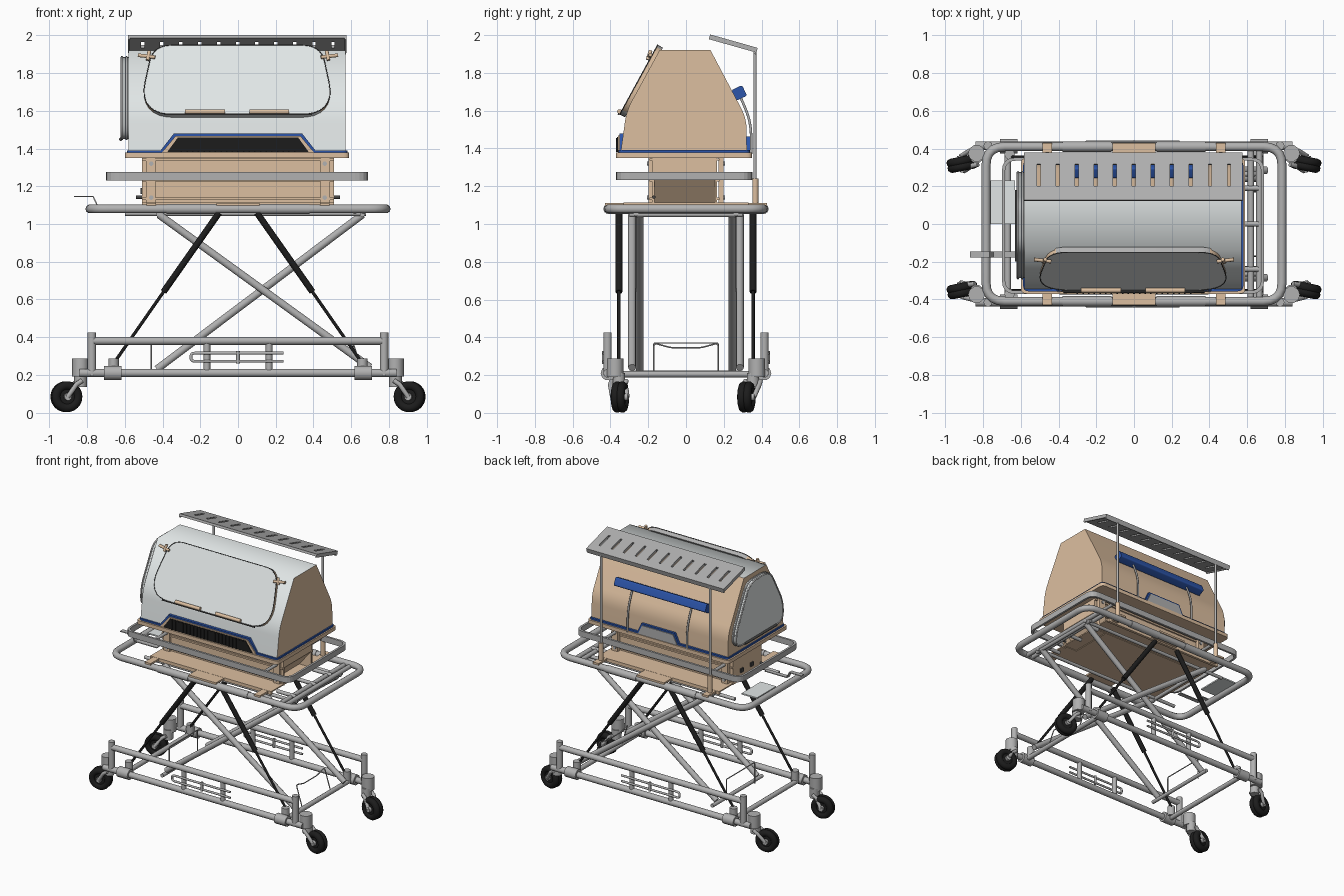
import bpy, bmesh
from math import sin, cos, pi, radians
from mathutils import Vector, Matrix

cube = bpy.data.objects.get("Cube")
if cube:
    bpy.data.objects.remove(cube, do_unlink=True)


def material(name, rgb):
    m = bpy.data.materials.new(name)
    m.use_nodes = True
    m.diffuse_color = (*rgb, 1)
    m.node_tree.nodes["Principled BSDF"].inputs["Base Color"].default_value = (*rgb, 1)
    return m


METAL = material("grey metal", (0.44, 0.44, 0.44))
TAN = material("tan plastic", (0.72, 0.52, 0.35))
PALE = material("pale clear panel", (0.75, 0.79, 0.79))
BLUE = material("blue trim", (0.025, 0.09, 0.4))
BLACK = material("black rubber", (0.012, 0.012, 0.012))
DARK = material("dark grey edging", (0.06, 0.06, 0.06))
X, Y, Z = Vector((1, 0, 0)), Vector((0, 1, 0)), Vector((0, 0, 1))
SIDES = (-1, 1)
CORNERS = [(sx, sy) for sx in SIDES for sy in SIDES]


def plane(origin, u, v):
    """Matrix whose local x and y run along u and v."""
    m = Matrix((u, v, u.cross(v))).transposed().to_4x4()
    m.translation = Vector(origin)
    return m


FRONT = plane((0, 0, 0), X, Z)   # depth runs towards -y
SIDE = plane((0, 0, 0), Y, Z)    # depth runs towards +x
FLAT = Matrix.Identity(4)


def link(name, mesh, mats, angle=38):
    for m in mats:
        mesh.materials.append(m)
    mesh.shade_smooth()
    mesh.set_sharp_from_angle(angle=radians(angle))
    ob = bpy.data.objects.new(name, mesh)
    bpy.context.scene.collection.objects.link(ob)
    return ob


def rounded(pts, radii, closed=True, n=5):
    """Round the corners of a path, with one radius or one per corner."""
    pts = [Vector(p) for p in pts]
    if not isinstance(radii, list):
        radii = [radii] * len(pts)
    out = []
    for i, p in enumerate(pts):
        if radii[i] == 0 or (not closed and i in (0, len(pts) - 1)):
            out.append(p)
            continue
        a, b = pts[i - 1] - p, pts[(i + 1) % len(pts)] - p
        a = p + a.normalized() * min(radii[i], a.length * .49)
        b = p + b.normalized() * min(radii[i], b.length * .49)
        for k in range(n + 1):
            t = k / n
            out.append(a * (1 - t) ** 2 + p * 2 * t * (1 - t) + b * t * t)
    return out


def tubes(name, paths, r, mat, closed=False):
    """Round bars along one or more paths."""
    cu = bpy.data.curves.new(name, 'CURVE')
    cu.dimensions = '3D'
    cu.bevel_depth, cu.bevel_resolution, cu.use_fill_caps = r, 3, True
    for path in paths:
        sp = cu.splines.new('POLY')
        sp.points.add(len(path) - 1)
        for q, p in zip(sp.points, path):
            q.co = (*p, 1)
        sp.use_cyclic_u = closed
    tmp = bpy.data.objects.new(name, cu)
    mesh = bpy.data.meshes.new_from_object(tmp)
    bpy.data.objects.remove(tmp)
    mesh.materials.clear()
    return link(name, mesh, [mat])


def prisms(name, items, mats, m=FLAT, rule=None, angle=38):
    """Extruded outlines: items are (points, start depth, end depth)."""
    bm = bmesh.new()
    for pts, a, b in items:
        lo = [bm.verts.new((p[0], p[1], a)) for p in pts]
        hi = [bm.verts.new((p[0], p[1], b)) for p in pts]
        bm.faces.new(lo[::-1])
        bm.faces.new(hi)
        for i in range(len(pts)):
            j = (i + 1) % len(pts)
            bm.faces.new((lo[i], lo[j], hi[j], hi[i]))
    bm.transform(m)
    bmesh.ops.recalc_face_normals(bm, faces=bm.faces[:])
    bm.normal_update()
    if rule:
        for f in bm.faces:
            f.material_index = rule(f.normal)
    mesh = bpy.data.meshes.new(name)
    bm.to_mesh(mesh)
    bm.free()
    return link(name, mesh, mats, angle)


def rect(x0, x1, y0, y1):
    return [(x0, y0), (x1, y0), (x1, y1), (x0, y1)]


def boxes(name, dims, mat):
    return prisms(name, [(rect(*d[:4]), d[4], d[5]) for d in dims], [mat])


def rounded_rect(x0, x1, y0, y1, z, r):
    return rounded([(x, y, z) for x, y in rect(x0, x1, y0, y1)], r)


def trapezoid(bottom, top, z0, z1):
    return [(-bottom, z0), (bottom, z0), (top, z1), (-top, z1)]


# Casters, trailing outwards and yawed slightly
for sx, sy in CORNERS:
    d = Vector((sx * .98, -.2, 0))
    axle = Vector((d.y, -d.x, 0))
    hub = Vector((sx * .91, sy * .335 - .015, .084))
    pivot = Vector((sx * .835, sy * .355, .19))
    tubes("caster_tyre", [[hub + axle * s + (d * cos(k * pi / 16) + Z * sin(k * pi / 16)) * .059 for k in range(32)]
                          for s in (-.014, .014)], .024, BLACK, True)
    tubes("caster_wheel_disc", [[hub - axle * .025, hub + axle * .025]], .045, BLACK)
    tubes("caster_hub", [[hub - axle * .045, hub + axle * .045]], .02, METAL)
    tubes("caster_fork", [[pivot - Z * .02 + axle * s, pivot + d * .03 - Z * .04 + axle * s,
                           hub + axle * s] for s in (-.04, .04)], .013, METAL)
    tubes("caster_pivot", [[pivot - Z * .055, pivot + Z * .02]], .034, METAL)

# Lower frame
tubes("lower_corner_socket", [[(sx * .835, sy * .375, .19), (sx * .835, sy * .375, .287)]
                              for sx, sy in CORNERS], .045, METAL)
tubes("lower_boss", [[(sx * .618, sy * .413, .21), (sx * .712, sy * .413, .21)] for sx, sy in CORNERS], .039, METAL)
tubes("strut_foot", [[(sx * .66, sy * .37, .21), (sx * .66, sy * .37, .287)] for sx, sy in CORNERS], .028, METAL)
tubes("lower_rail", [[(-.84, s * .415, .21), (.84, s * .415, .21)] for s in SIDES], .023, METAL)
tubes("upper_side_rail", [[(-.78, s * .415, .38), (.78, s * .415, .38)] for s in SIDES], .022, METAL)
tubes("corner_post", [[(sx * .775, sy * .415, .2), (sx * .775, sy * .415, .425)] for sx, sy in CORNERS], .023, METAL)
tubes("rail_upright", [[(sx * .165, sy * .415, .21), (sx * .165, sy * .415, .38)] for sx, sy in CORNERS], .018, METAL)
tubes("lower_cross_tube", [[(s * .67, -.42, .205), (s * .67, .42, .205)] for s in SIDES], .018, METAL)
tubes("hose_hook", [rounded([(.24, s * .435, .272), (-.25, s * .435, .272), (-.25, s * .435, .315),
                             (.24, s * .435, .315)], .02, False) for s in SIDES], .008, METAL)
tubes("hook_holder", [[(0, s * .435, .26), (0, s * .435, .327)] for s in SIDES], .01, METAL)
tubes("square_hoop", [rounded([(-.46, -.17, .21), (-.46, -.17, .37), (-.46, .17, .37), (-.46, .17, .21)],
                              .01, False)], .004, METAL)
tubes("wavy_hoop", [rounded([(.66, -.17, .21), (.61, -.17, .37), (.61, -.08, .345), (.61, .08, .345),
                             (.61, .17, .37), (.66, .17, .21)], .02, False)], .004, METAL)

# Scissor legs and gas struts
for s in SIDES:
    tubes("scissor_leg", [[(-.42, s * .285, 1.05), (.7, s * .285, .24)],
                          [(.66, s * .245, 1.05), (-.43, s * .245, .23)]], .021, METAL)
    for t in SIDES:
        top, mid, foot = ((t * .1, s * .355, 1.06), (t * .395, s * .355, .64), (t * .66, s * .355, .26))
        tubes("strut_body", [[top, mid]], .018, BLACK)
        tubes("strut_rod", [[mid, foot]], .009, BLACK)
tubes("scissor_axle", [[(x, -.3, z), (x, .3, z)] for x, z in ((-.42, 1.05), (.66, 1.05), (-.43, .21))], .014, METAL)

# Upper frame
tubes("upper_frame", [rounded_rect(-.785, .785, -.41, .41, 1.08, .1)], .024, METAL, True)
tubes("frame_sleeve", [[(t * .12, s * .41, 1.08), (t * .38, s * .41, 1.08)] for s in SIDES for t in SIDES], .028, METAL)
tubes("upper_cross_tube", [[(x, -.41, 1.07), (x, .41, 1.07)] for x in (.62, .665)], .017, METAL)
tubes("under_rail", [[(-.6, s * .265, 1.055), (.68, s * .265, 1.055)] for s in SIDES], .013, METAL)
tubes("centre_stub", [[(.5, y, 1.08), (.66, y, 1.08)] for y in (-.24, 0, .19)], .014, METAL)
boxes("frame_bracket", [(x - w, x + w, min(s * .32, s * .43), max(s * .32, s * .43), 1.098, 1.112)
                        for s in SIDES for x, w in ((-.46, .025), (0, .115), (.46, .025))], TAN)

# Side shelf and handle at the -x end
boxes("side_shelf", [(-.76, -.63, 0, .23, 1.085, 1.095)], PALE)
prisms("pull_handle", [([(-.87, 1.142), (-.77, 1.142), (-.75, 1.098), (-.56, 1.098), (-.56, 1.104),
                         (-.745, 1.104), (-.766, 1.148), (-.87, 1.148)], .145, .178)], [METAL], FRONT)

# Base cabinet with a slanted end, floor, side walls, posts and bumper band
prisms("base_cabinet", [([(-.51, 1.1), (.4, 1.1), (.51, 1.235), (.51, 1.36), (-.51, 1.36)], -.155, .17)], [TAN], FRONT)
boxes("cabinet_floor", [(-.51, .51, -.33, .33, 1.104, 1.113)] +
      [(-.51, .51, y - .01, y + .01, 1.088, 1.106) for y in (-.32, .32)], TAN)
boxes("cabinet_wall", [(-.51, .51, y - .006, y + .006, 1.1, 1.36) for y in (-.174, .159)], TAN)
boxes("cabinet_trim", [(-.51, .51, y - .008, y + .008, z, z + .012)
                       for z in (1.128, 1.225, 1.335) for y in (-.184, .169)], TAN)
boxes("support_post", [(t * .463 - .026, t * .463 + .026, s * .185 - .014, s * .185 + .014, 1.1, 1.36)
                       for t, s in CORNERS], TAN)
boxes("end_socket", [(-.518, -.506, y - .016, y + .016, 1.16, 1.19) for y in (-.06, .06)], DARK)
tubes("cabinet_latch", [[(t * .5, -.17, 1.142), (t * .54, -.17, 1.142)] for t in SIDES], .009, DARK)
tubes("clamp_knob", [[(t * .46, s * .19, z), (t * .46, s * .206, z)] for t, s in CORNERS for z in (1.14, 1.32)], .012, METAL)
outer = rounded_rect(-.7, .69, -.37, .352, 0, .07)
inner = rounded_rect(-.684, .674, -.354, .336, 0, .06)
prisms("bumper_band", [([outer[i], outer[j], inner[j], inner[i]], 1.232, 1.276)
                       for i in range(len(outer)) for j in [(i + 1) % len(outer)]], [METAL])
tubes("band_support", [[(t * .46, s * .17, 1.254), (t * .46, s * .345, 1.254)] for t, s in CORNERS], .012, METAL)

# Tray and blue rim
prisms("tray", [(rounded_rect(-.6, .59, -.37, .35, 0, .03), 1.35, 1.378)], [TAN])
prisms("blue_rim", [(rounded_rect(-.588, .58, -.357, .338, 0, .03), 1.376, 1.391)], [BLUE])
prisms("front_blue_trim", [(trapezoid(.42, .34, 1.378, 1.48), .27, .352)], [BLUE], FRONT)
prisms("front_vent_frame", [(trapezoid(.405, .33, 1.378, 1.468), .27, .36)], [TAN], FRONT)
prisms("front_grille", [(trapezoid(.375, .318, 1.382, 1.46), .27, .365)], [BLACK], FRONT)
prisms("grille_rib", [(rect(x - .004, x + .004, 1.382, 1.455), .36, .37)
                      for x in [k * .03 for k in range(-10, 11)]], [BLACK], FRONT)
prisms("rear_blue_trim", [(trapezoid(.18, .14, 1.378, 1.462), -.338, -.3)], [BLUE], FRONT)
prisms("rear_panel", [(trapezoid(.165, .13, 1.378, 1.45), -.344, -.3)], [METAL], FRONT)

# Hood: pale front and top, tan ends and back, soft front edge and crisp rear edge
profile = [(-.345, 1.385), (-.315, 1.6), (-.14, 1.92), (.13, 1.92), (.32, 1.56), (.322, 1.385)]
shape = rounded(profile, [0, .06, 0, 0, .06, 0])
prisms("hood", [(shape, -.58, .57)], [TAN, PALE], SIDE,
       lambda n: int(abs(n.x) < .5 and (n.y < -.3 or (n.z > .5 and n.y < .6))), 61.75)

# End door
door = rounded([(-.29, 1.45), (-.285, 1.6), (-.13, 1.885), (.11, 1.885), (.275, 1.56), (.275, 1.45)], .07)
prisms("end_door", [(door, -.618, -.58)], [PALE], SIDE)
tubes("end_door_edge", [[(x, p.x, p.y) for p in door] for x in (-.616, -.592)], .006, METAL, True)
tubes("end_door_hinge", [[(-.622, -.2, 1.45), (-.622, .18, 1.45)]], .009, DARK)

# Front door on the sloping face
slope = plane((0, -.315, 1.6), X, Vector((0, .479, .878)))
outline = rounded([(-.53, -.035), (.52, -.035), (.44, .385), (-.45, .385)], [.2, .2, .1, .1], n=8)
prisms("front_door", [(outline, -.01, .022)], [PALE, TAN, METAL], slope,
       lambda n: 1 if abs(n.x) > .5 else 2 * int(n.y > 0))
tubes("front_door_edge", [[slope @ Vector((p.x, p.y, .022)) for p in outline]], .0025, DARK, True)


def on_slope(*ends):
    return [slope @ Vector(p) for p in ends]


tubes("front_hinge_bar", [on_slope((-.39, -.036, .028), (.39, -.036, .028))], .005, DARK)
tubes("front_hinge", [on_slope((a, -.022, .03), (b, -.022, .03)) for a, b in ((-.28, -.07), (.06, .27))], .013, TAN)
tubes("front_latch", [on_slope((s * .53, .32, .03), (s * .44, .305, .035)) for s in SIDES] +
      [on_slope((s * .48, .29, .03), (s * .47, .34, .04)) for s in SIDES], .01, TAN)

# Blue bolster and bent holders at the back
tilt = plane((0, .282, 1.694), Vector((0, .9, .436)), Vector((0, -.436, .9)))
prisms("blue_bolster", [(rounded(rect(-.031, .031, -.031, .031), .012), -.385, .385)], [BLUE], tilt)
tubes("bolster_holder", [rounded([(s * .25, .345, 1.37), (s * .25, .345, 1.54), (s * .25, .285, 1.68)], .1, False)
                         for s in SIDES], .007, METAL)

# Slotted canopy on two poles
roof = plane((0, .375, 1.915), X, Vector((0, -.255, .072)).normalized())
slots = [-.506 + .101 * k for k in range(11)]
edges = [-.58] + [e for s in slots for e in (s - .009, s + .009)] + [.572]
parts = [(rect(-.58, .572, 0, .065), -.018, 0), (rect(-.58, .572, .185, .262), -.018, 0)]
parts += [(rect(a, b, .065, .185), -.018, 0) for a, b in zip(edges[::2], edges[1::2])]
parts += [(rect(-.58, .572, 0, .008), -.018, .018), (rect(-.584, -.574, 0, .262), -.018, .008),
          (rect(.566, .576, 0, .262), -.018, .008)]
prisms("canopy", parts, [METAL], roof)
tubes("canopy_pole", [[(s * .46, .365, 1.09), (s * .46, .365, 1.915)] for s in SIDES], .009, METAL)
tubes("pole_socket", [[(s * .46, .367, 1.1), (s * .46, .367, 1.24)] for s in SIDES], .017, TAN)
